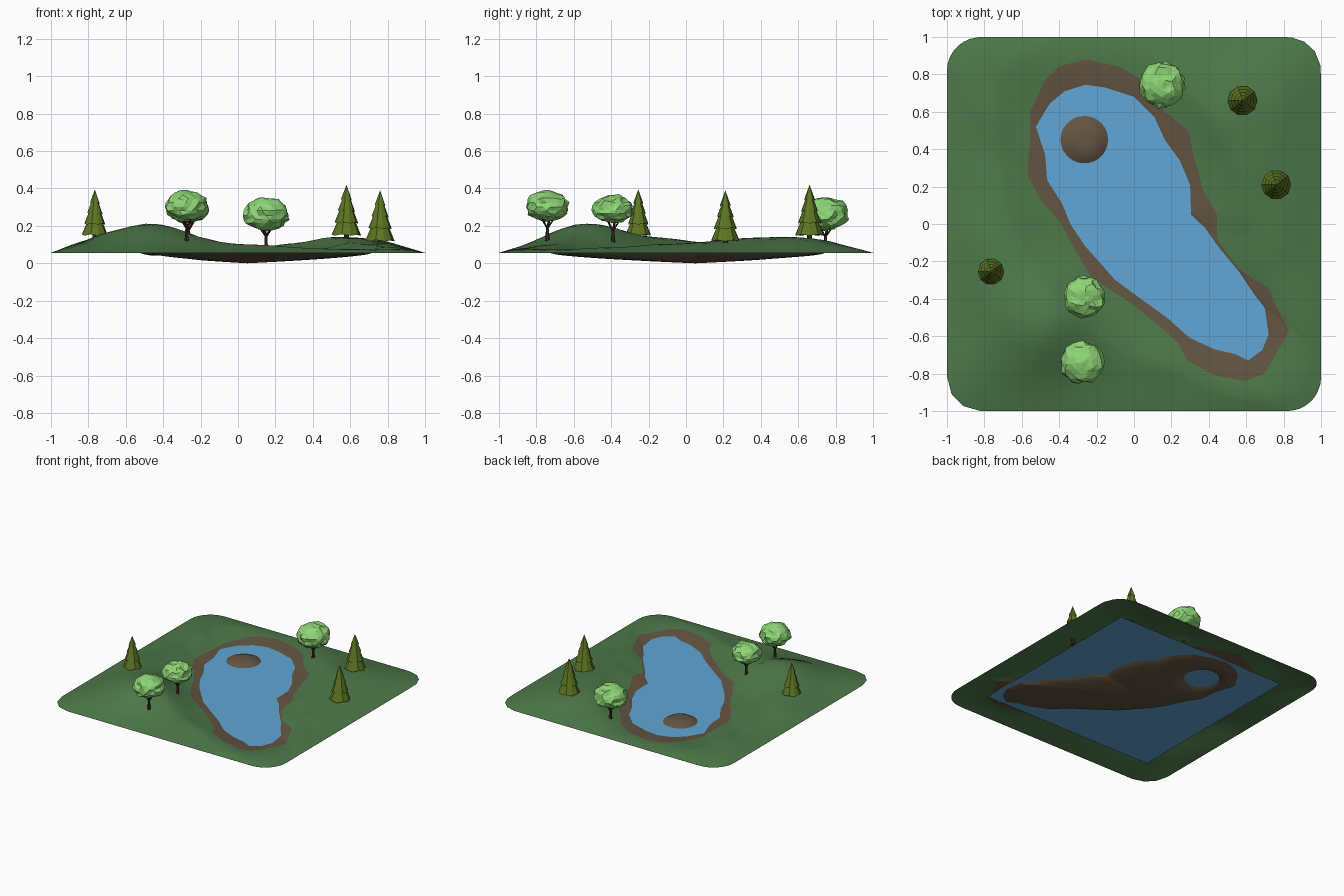
import bpy, bmesh, math, random
from mathutils import Vector, Matrix, noise

if "Cube" in bpy.data.objects:
    bpy.data.objects.remove(bpy.data.objects["Cube"])

random.seed(4)
LEVEL = 0.056                     # water level, also the height of the outer rim
C = Vector((0.05, 0.05))          # centre the terrain rings grow from


def material(name, rgb):
    m = bpy.data.materials.new(name)
    m.diffuse_color = (*rgb, 1)
    m.use_nodes = True
    m.node_tree.nodes["Principled BSDF"].inputs["Base Color"].default_value = m.diffuse_color
    return m


GRASS = material("grass_green", (0.075, 0.19, 0.067))
EARTH = material("earth_brown", (0.125, 0.09, 0.055))
WATER = material("water_blue", (0.12, 0.38, 0.67))
LEAF = material("leaf_light_green", (0.27, 0.67, 0.18))
PINE = material("pine_olive", (0.11, 0.18, 0.016))
BARK = material("bark_dark_brown", (0.045, 0.028, 0.019))


def finish(bm, name, mats, smooth=False):
    me = bpy.data.meshes.new(name)
    for f in bm.faces:
        f.smooth = smooth
    bm.to_mesh(me)
    bm.free()
    for m in mats:
        me.materials.append(m)
    ob = bpy.data.objects.new(name, me)
    bpy.context.collection.objects.link(ob)
    return ob


# Outlines seen from above, clockwise: water edge and outer edge of the bank
SHORE = [(-.26, .745), (-.155, .73), (0, .68), (.11, .57), (.165, .45), (.245, .34),
         (.30, .21), (.305, .05), (.38, -.02), (.45, -.12), (.565, -.26), (.635, -.365),
         (.70, -.45), (.72, -.59), (.685, -.675), (.61, -.73), (.54, -.695), (.43, -.67),
         (.30, -.61), (.175, -.50), (.03, -.395), (-.10, -.30), (-.26, -.12), (-.34, 0),
         (-.385, .11), (-.465, .235), (-.475, .37), (-.525, .52), (-.45, .645), (-.37, .71)]
BANK = [(-.26, .88), (-.075, .84), (.04, .77), (.165, .60), (.29, .50), (.325, .34),
        (.37, .18), (.445, .05), (.445, -.085), (.585, -.27), (.715, -.335), (.77, -.46),
        (.83, -.57), (.755, -.70), (.70, -.80), (.595, -.84), (.43, -.81), (.285, -.73),
        (.235, -.635), (.14, -.55), (-.02, -.42), (-.225, -.29), (-.315, -.14), (-.395, .01),
        (-.50, .13), (-.57, .26), (-.555, .45), (-.555, .60), (-.475, .77), (-.395, .845)]
R = 0.18                          # corner radius of the plot
PLOT = []
for q in range(4):
    for k in range(9):
        a = math.radians(90 - 90 * q - 90 * k / 8)
        mid = math.radians(45 - 90 * q)
        PLOT.append(((1 - R) * math.copysign(1, math.cos(mid)) + R * math.cos(a),
                     (1 - R) * math.copysign(1, math.sin(mid)) + R * math.sin(a)))


def reach(poly, d):
    """Distance from C to the outline in direction d."""
    best = 0
    for i, p in enumerate(poly):
        a = Vector(p) - C
        e = Vector(poly[(i + 1) % len(poly)]) - Vector(p)
        den = d.x * e.y - d.y * e.x
        if abs(den) > 1e-9:
            t = (a.x * e.y - a.y * e.x) / den
            u = (a.x * d.y - a.y * d.x) / den
            if -1e-4 <= u <= 1.0001:
                best = max(best, t)
    return best


def bump(p, x, y, amp, size):
    return amp * math.exp(-((p.x - x) ** 2 + (p.y - y) ** 2) / (2 * size * size))


def land(p, d_shore, d_edge):
    hills = 0.024 + 0.014 * (1 + noise.noise(Vector((p.x * 4, p.y * 4, 0.3))))
    hills += bump(p, -.47, -.5, .118, .24 * .85) + bump(p, -.8, -.15, .045, .17)
    hills += bump(p, .6, .5, .05, .2) + bump(p, .78, .1, .02, .15)
    s = min(1, d_shore / .3) ** 1.2
    e = 1 - (1 - min(1, d_edge / .35)) ** 2
    return LEVEL + hills * s * e


def bed(p, t):
    z = LEVEL * (1 - (1 - t) ** 0.6)
    # island rising out of the pond bed
    k = min(1, max(0, ((p - Vector((-.26, .445))).length - .05) / .15))
    m = 1 - k * k * (3 - 2 * k)
    return z + (0.085 - z) * m if t < 1 else LEVEL


# Terrain: rings from the pond centre out to the rounded plot edge
dirs = []
for i, p in enumerate(SHORE):
    a, b = Vector(p), Vector(SHORE[(i + 1) % len(SHORE)])
    n = math.ceil((b - a).length / 0.022)
    dirs += [(a.lerp(b, k / n) - C).normalized() for k in range(n)]
N_BED, N_BANK, N_LAND = 24, 4, 16
bm = bmesh.new()
centre = bm.verts.new((C.x, C.y, 0))
cols = []
for d in dirs:
    rs, ro = reach(SHORE, d), reach(PLOT, d)
    rb = max(reach(BANK, d), rs + 0.006)
    radii = [rs * k / N_BED for k in range(1, N_BED + 1)]
    radii += [rs + (rb - rs) * k / N_BANK for k in range(1, N_BANK + 1)]
    radii += [rb + (ro - rb) * k / N_LAND for k in range(1, N_LAND + 1)]
    col = []
    for k, r in enumerate(radii):
        p = C + d * r
        z = bed(p, (k + 1) / N_BED) if k < N_BED else land(p, r - rs, max(0, ro - r))
        col.append(bm.verts.new((p.x, p.y, z)))
    cols.append(col)
for i, a in enumerate(cols):
    b = cols[(i + 1) % len(cols)]
    bm.faces.new((centre, b[0], a[0])).material_index = 1
    for k in range(len(a) - 1):
        f = bm.faces.new((a[k], b[k], b[k + 1], a[k + 1]))
        f.material_index = 1 if k < N_BED + N_BANK - 1 else 0
finish(bm, "terrain", [GRASS, EARTH], smooth=True)

# Water sheet
bm = bmesh.new()
bm.faces.new([bm.verts.new((x, y, LEVEL)) for x, y in
              ((-.76, -.76), (.76, -.76), (.76, .76), (-.76, .76))])
finish(bm, "pond_water", [WATER])


def limb(bm, p, q, r1, r2, sides=6):
    """Tapered cylinder from p to q."""
    p, q = Vector(p), Vector(q)
    rot = (q - p).to_track_quat('Z', 'Y').to_matrix().to_4x4()
    bmesh.ops.create_cone(bm, cap_ends=True, segments=sides, radius1=r1, radius2=r2,
                          depth=(q - p).length,
                          matrix=Matrix.Translation((p + q) / 2) @ rot)


def round_tree(name, x, y, base, low, top, w):
    # trunk with forked branches
    bm = bmesh.new()
    fork = Vector((x, y, base + (low - base) * 0.55))
    limb(bm, (x, y, base - 0.04), (x, y, base + 0.01), 0.014, 0.010)
    limb(bm, (x, y, base + 0.01), fork, 0.010, 0.008)
    for k in range(5):
        a = k * math.tau / 5 + 0.4
        limb(bm, fork, (x + .05 * math.cos(a), y + .05 * math.sin(a), low + .035), .006, .003, 5)
    finish(bm, name + "_trunk", [BARK])
    # faceted crown, domed above and drawn in below
    bm = bmesh.new()
    bmesh.ops.create_icosphere(bm, subdivisions=3, radius=1)
    bmesh.ops.rotate(bm, verts=bm.verts, matrix=Matrix.Rotation(random.random() * 6, 3, 'Z'))
    seed = Vector((x * 9, y * 9, 2))
    mid, h = low + (top - low) * 0.45, top - low
    for v in bm.verts:
        n = v.co.normalized()
        k = 0.97 + 0.14 * noise.noise(n * 2.6 + seed) + random.uniform(-.06, .06)
        z = n.z * k * h * (0.55 if n.z > 0 else 0.45)
        v.co = (x + n.x * k * w, y + n.y * k * w, mid + z)
    finish(bm, name + "_crown", [LEAF])


def pine_tree(name, x, y, base, top, w):
    bm = bmesh.new()
    limb(bm, (x, y, base - 0.04), (x, y, base + 0.04), 0.015, 0.012, 8)
    finish(bm, name + "_trunk", [BARK])
    # stacked skirts of branches with an uneven lower rim
    bm = bmesh.new()
    low = base + 0.012
    h = top - low
    for z0, z1, r0, r1 in ((0, .36, 1, .5), (.24, .58, .80, .36),
                           (.47, .78, .58, .2), (.69, 1, .37, 0)):
        ring = []
        for r, z in ((r0, z0), (r1, z1)):
            ring.append([bm.verts.new((
                x + w * r * math.cos(k * math.tau / 10), y + w * r * math.sin(k * math.tau / 10),
                low + h * z + (0.008 * (k % 2) if z == z0 else 0))) for k in range(10)])
        hub = bm.verts.new((x, y, low + h * (z0 + .06)))
        tip = bm.verts.new((x, y, low + h * z1))
        for k in range(10):
            j = (k + 1) % 10
            bm.faces.new((ring[0][k], ring[0][j], ring[1][j], ring[1][k]))
            bm.faces.new((hub, ring[0][j], ring[0][k]))
            bm.faces.new((tip, ring[1][k], ring[1][j]))
    bmesh.ops.remove_doubles(bm, verts=bm.verts, dist=1e-5)
    finish(bm, name + "_needles", [PINE])


for i, t in enumerate([(-.265, -.39, .125, .215, .37, .113), (-.275, -.74, .14, .225, .393, .118),
                       (.15, .745, .10, .175, .355, .125)]):
    round_tree(f"round_tree_{i + 1}", *t)
for i, t in enumerate([(-.765, -.255, .135, .395, .07), (.58, .66, .135, .42, .079),
                       (.76, .21, .105, .39, .078)]):
    pine_tree(f"pine_tree_{i + 1}", *t)
